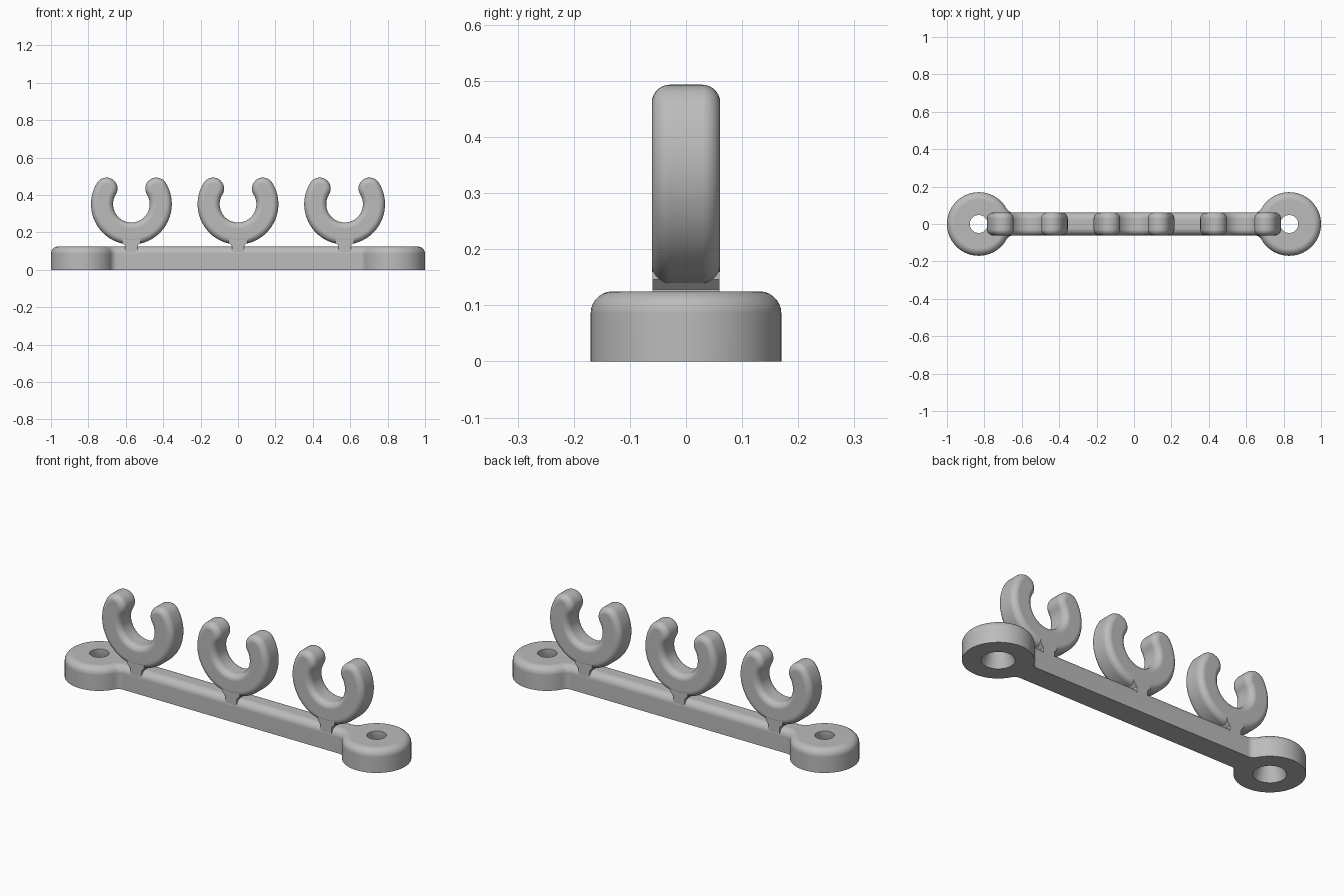
import bpy, bmesh
from math import sin, cos, pi, radians, atan2, degrees, sqrt

old = bpy.data.objects.get("Cube")
if old:
    bpy.data.objects.remove(old, do_unlink=True)

grey = bpy.data.materials.new("plain grey")
grey.use_nodes = True
grey.diffuse_color = (0.5, 0.5, 0.5, 1)
grey.node_tree.nodes["Principled BSDF"].inputs["Base Color"].default_value = (0.5, 0.5, 0.5, 1)


def arc(cx, cy, r, start, end, n):
    """Points along an arc, angles in degrees."""
    angles = [radians(start + (end - start) * i / n) for i in range(n + 1)]
    return [(cx + r * cos(a), cy + r * sin(a)) for a in angles]


def loft(name, layers):
    """Closed solid through a stack of matching outlines."""
    bm = bmesh.new()
    rings = [[bm.verts.new(p) for p in layer] for layer in layers]
    for low, high in zip(rings, rings[1:]):
        for i in range(len(low)):
            bm.faces.new((low[i - 1], low[i], high[i], high[i - 1]))
    bm.faces.new(rings[0][::-1])
    bm.faces.new(rings[-1])
    bmesh.ops.recalc_face_normals(bm, faces=bm.faces)
    mesh = bpy.data.meshes.new(name)
    bm.to_mesh(mesh)
    bm.free()
    mesh.materials.append(grey)
    obj = bpy.data.objects.new(name, mesh)
    bpy.context.collection.objects.link(obj)
    return obj


def smooth(obj):
    bpy.ops.object.select_all(action='DESELECT')
    obj.select_set(True)
    bpy.context.view_layer.objects.active = obj
    bpy.ops.object.shade_smooth_by_angle(angle=radians(35))
    obj.modifiers.new("clean shading", 'WEIGHTED_NORMAL').keep_sharp = True


def rounding(r, steps=7):
    """Pairs of (inset, drop) down a quarter-round edge, from side to face."""
    angles = [pi / 2 * i / steps for i in range(steps + 1)]
    return [(r * (1 - cos(a)), r * (1 - sin(a))) for a in angles]


# Base: a bar blending into a round mounting pad at each end
PAD_X, PAD_R, HALF, BLEND, HEIGHT = 0.83, 0.17, 0.061, 0.04, 0.125
reach_y = HALF + BLEND
reach_x = sqrt((PAD_R + BLEND) ** 2 - reach_y ** 2)
turn = degrees(atan2(reach_y, -reach_x))


def base_outline(inset, z):
    half = arc(PAD_X, 0, PAD_R - inset, -turn, turn, 56)
    half += arc(PAD_X - reach_x, reach_y, BLEND + inset, turn - 180, -90, 8)
    half += arc(reach_x - PAD_X, reach_y, BLEND + inset, -90, -turn, 8)
    return [(x, y, z) for x, y in half] + [(-x, -y, z) for x, y in half]


base = loft("base", [base_outline(0, 0)] +
            [base_outline(i, HEIGHT - d) for i, d in rounding(0.039)])

# Screw holes, widening towards the underside
for side in (-1, 1):
    cutter = loft("hole_cutter", [
        [(x, y, z) for x, y in arc(side * PAD_X, 0, r, 0, 352.5, 47)]
        for r, z in ((0.084, -0.01), (0.048, 0.08), (0.048, 0.2))])
    cutter.hide_render = True
    cut = base.modifiers.new("screw hole", 'BOOLEAN')
    cut.operation, cut.solver, cut.object = 'DIFFERENCE', 'EXACT', cutter
    bpy.context.view_layer.objects.active = base
    bpy.ops.object.modifier_apply(modifier=cut.name)
    bpy.data.objects.remove(cutter, do_unlink=True)
smooth(base)

# Clips: open rings with rounded tips and softened rims
RING_Z, RING_R, THICK, TIP = 0.351, 0.157, 0.059, 32


def clip_outline(cx, inset, y):
    w = THICK - inset
    tip_x, tip_z = RING_R * cos(radians(TIP)), RING_Z + RING_R * sin(radians(TIP))
    pts = arc(cx, RING_Z, RING_R + w, 180 - TIP, 360 + TIP, 64)
    pts += arc(cx + tip_x, tip_z, w, TIP, 180 + TIP, 16)[1:-1]
    pts += arc(cx, RING_Z, RING_R - w, 360 + TIP, 180 - TIP, 64)
    pts += arc(cx - tip_x, tip_z, w, 360 - TIP, 540 - TIP, 16)[1:-1]
    return [(x, y, z) for x, z in pts]


for label, cx in (("right", -0.57), ("middle", 0), ("left", 0.57)):
    rim = rounding(0.032)
    layers = [clip_outline(cx, i, d - HALF) for i, d in rim[::-1]]
    layers += [clip_outline(cx, i, HALF - d) for i, d in rim]
    smooth(loft(label + "_clip", layers))

    # Stem joining the clip to the bar, flared under the ring
    side = [(0.033, 0.06), (0.033, 0.128), (0.05, 0.146), (0.05, 0.17)]
    shape = side + [(-x, z) for x, z in side[::-1]]
    smooth(loft(label + "_stem", [[(cx + x, y, z) for x, z in shape]
                                  for y in (-0.06, 0.06)]))
